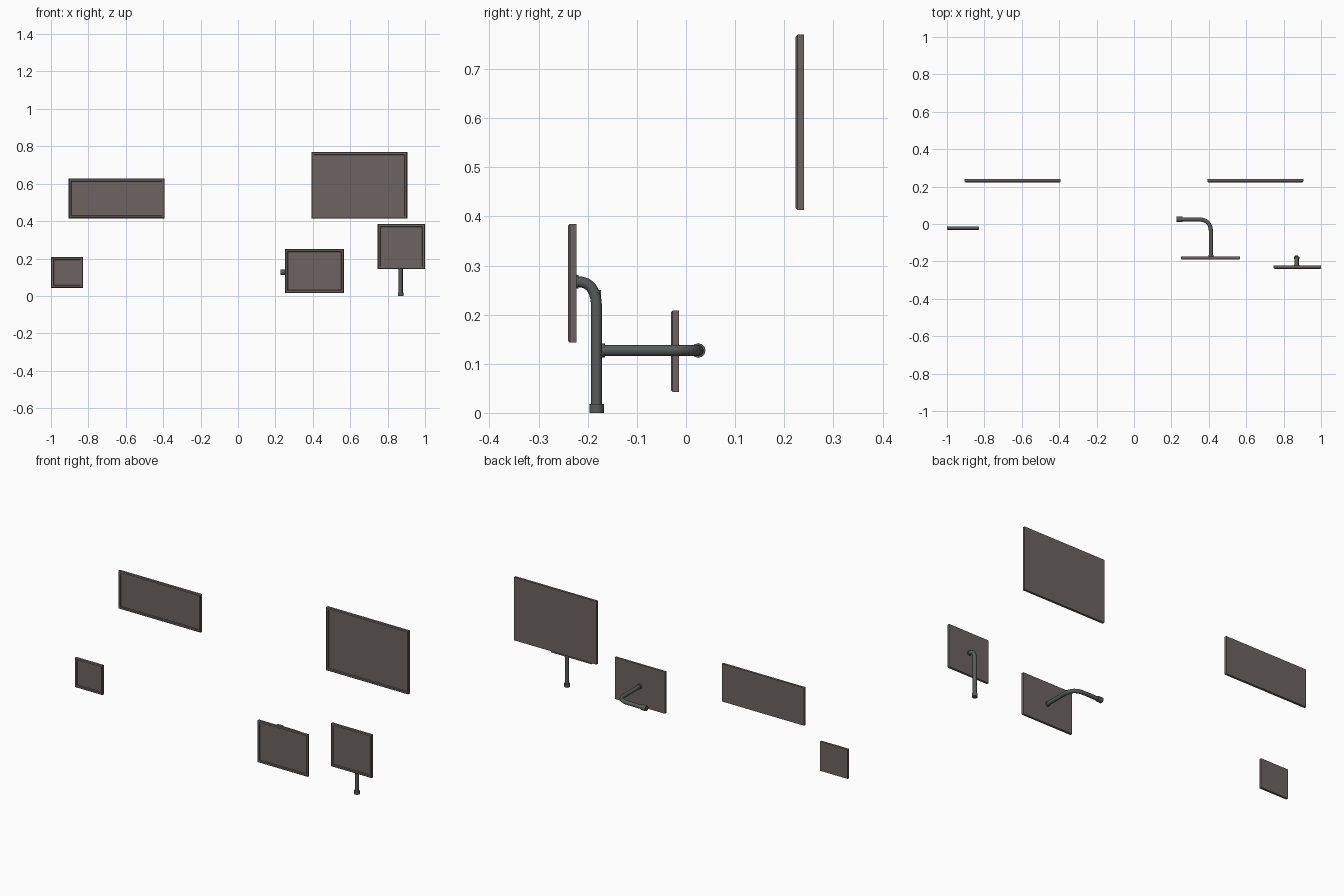
import bpy, bmesh, math
from mathutils import Vector

if "Cube" in bpy.data.objects:
    bpy.data.objects.remove(bpy.data.objects["Cube"])


def material(name, rgb):
    m = bpy.data.materials.new(name)
    m.diffuse_color = (*rgb, 1)
    m.use_nodes = True
    m.node_tree.nodes["Principled BSDF"].inputs["Base Color"].default_value = m.diffuse_color
    return m


PANEL = material("dark_brown_grey", (0.15, 0.125, 0.122))
METAL = material("dark_metal", (0.1, 0.105, 0.105))


def add_object(name, bm, mat):
    bmesh.ops.recalc_face_normals(bm, faces=bm.faces)
    me = bpy.data.meshes.new(name)
    bm.to_mesh(me)
    bm.free()
    me.materials.append(mat)
    ob = bpy.data.objects.new(name, me)
    bpy.context.collection.objects.link(ob)
    return ob


def smooth(ob):
    bpy.ops.object.select_all(action='DESELECT')
    ob.select_set(True)
    bpy.context.view_layer.objects.active = ob
    bpy.ops.object.shade_smooth_by_angle(angle=math.radians(40))


# Framed panel: slab with chamfered front rim and recessed screen face
def panel(name, x0, x1, z0, z1, y0, depth=0.017):
    bm = bmesh.new()
    bmesh.ops.create_cube(bm, size=1)
    for v in bm.verts:
        v.co = Vector((x0 if v.co.x < 0 else x1,
                       y0 if v.co.y < 0 else y0 + depth,
                       z0 if v.co.z < 0 else z1))
    bm.normal_update()
    front = min(bm.faces, key=lambda f: f.calc_center_median().y)
    bmesh.ops.bevel(bm, geom=list(front.edges), offset=0.004, segments=1,
                    affect='EDGES')
    bm.normal_update()
    front = min(bm.faces, key=lambda f: f.calc_center_median().y)
    bmesh.ops.inset_region(bm, faces=[front], thickness=0.013)
    bmesh.ops.inset_region(bm, faces=[front], thickness=0.003)
    for v in front.verts:
        v.co.y += 0.005
    return add_object(name, bm, PANEL)


# Tube swept along a planar path
def tube(name, path, radius, side, sides=12):
    bm = bmesh.new()
    rings = []
    for i, p in enumerate(path):
        t = (path[min(i + 1, len(path) - 1)] - path[max(i - 1, 0)]).normalized()
        n = t.cross(side)
        rings.append([bm.verts.new(p + radius * (math.cos(a) * n + math.sin(a) * side))
                      for a in (2 * math.pi * k / sides for k in range(sides))])
    for a, b in zip(rings, rings[1:]):
        for k in range(sides):
            j = (k + 1) % sides
            bm.faces.new((a[k], a[j], b[j], b[k]))
    bm.faces.new(rings[0])
    bm.faces.new(rings[-1])
    ob = add_object(name, bm, METAL)
    smooth(ob)


# Bent arm with a collar at the panel and a cap at the free end
def arm(name, start, corner, end, bend_in, bend_out, collar, cap):
    s, c, e = Vector(start), Vector(corner), Vector(end)
    d1, d2 = (c - s).normalized(), (e - c).normalized()
    side = d1.cross(d2)
    a, b = c - d1 * bend_in, c + d2 * bend_out
    curve = [(1 - t) ** 2 * a + 2 * t * (1 - t) * c + t * t * b
             for t in (i / 8 for i in range(9))]
    tube(name + "_pipe", [s] + curve + [e - d2 * 0.002], 0.011, side)
    tube(name + "_collar", [s, s + d1 * collar], 0.014, side)
    tube(name + "_end_cap", [e - d2 * cap, e], 0.0148, side)


panel("wide_wall_panel", -0.905, -0.392, 0.415, 0.628, 0.223)
panel("large_wall_panel", 0.392, 0.905, 0.413, 0.77, 0.223)
panel("small_wall_panel", -1.0, -0.828, 0.043, 0.208, -0.031)
panel("bracket_panel", 0.252, 0.566, 0.015, 0.25, -0.190)
panel("post_panel", 0.747, 1.0, 0.143, 0.385, -0.24)

# Side bracket arm and standing post
arm("bracket_arm", (0.411, -0.174, 0.127), (0.411, 0.025, 0.127),
    (0.228, 0.025, 0.127), 0.065, 0.07, 0.009, 0.03)
arm("post", (0.87, -0.224, 0.267), (0.87, -0.182, 0.267),
    (0.87, -0.182, 0.0), 0.038, 0.055, 0.005, 0.018)
